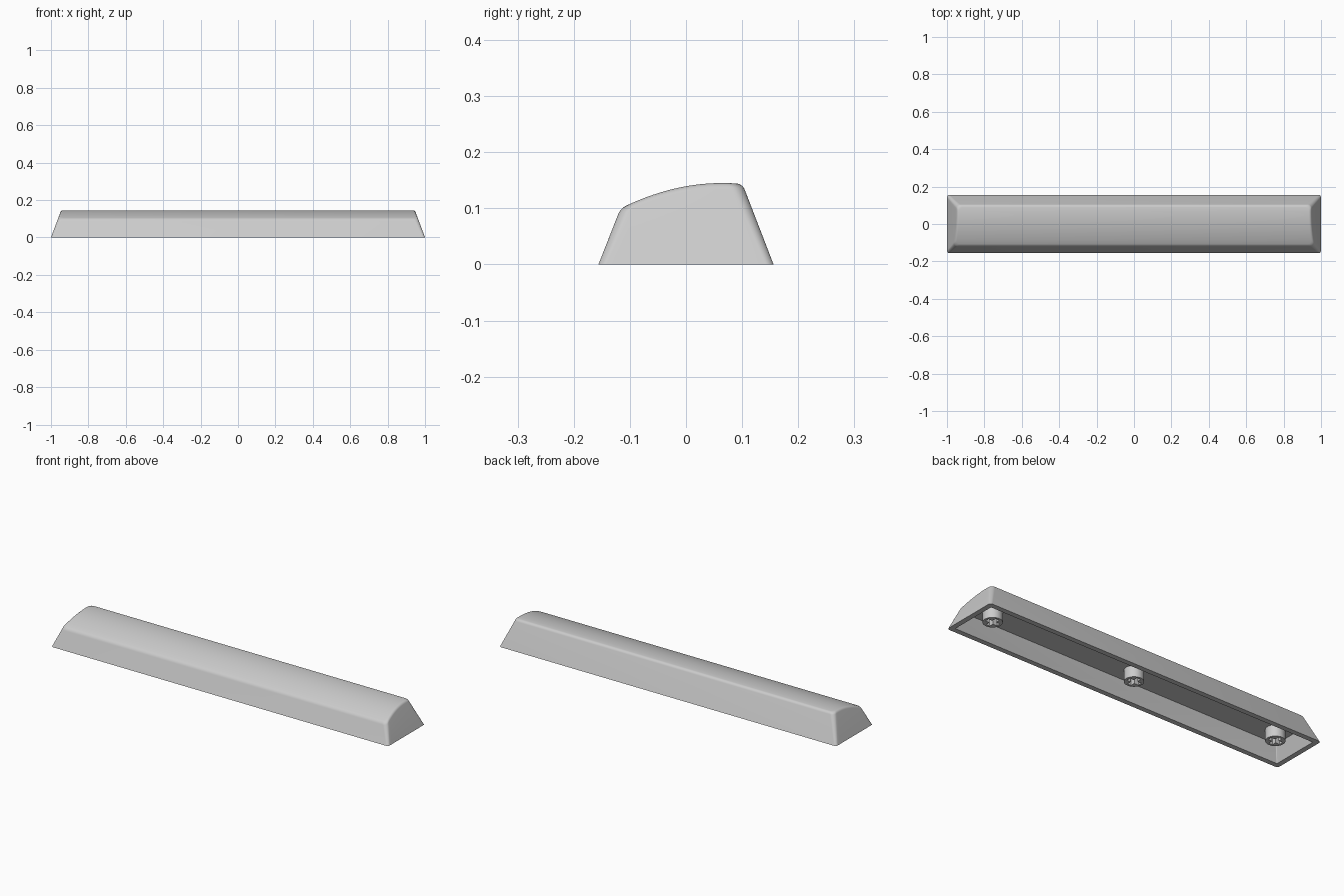
import bpy, bmesh
from math import sin, cos, pi, radians

cube = bpy.data.objects.get("Cube")
if cube:
    bpy.data.objects.remove(cube)

# Single plastic colour
plastic = bpy.data.materials.new("light_grey_plastic")
plastic.use_nodes = True
GREY = (0.6, 0.6, 0.6, 1)
plastic.diffuse_color = GREY
plastic.node_tree.nodes["Principled BSDF"].inputs["Base Color"].default_value = GREY

SLOPE = 0.375     # how far the walls lean in per unit of height
HALF_W = 0.156    # half depth at the base
WALL = 0.027
CEILING = 0.08
FILLET = 0.016
STEM_END = 0.02


def finish(bm, name, angle):
    bmesh.ops.recalc_face_normals(bm, faces=bm.faces)
    mesh = bpy.data.meshes.new(name)
    bm.to_mesh(mesh)
    bm.free()
    mesh.materials.append(plastic)
    obj = bpy.data.objects.new(name, mesh)
    bpy.context.collection.objects.link(obj)
    bpy.ops.object.select_all(action='DESELECT')
    bpy.context.view_layer.objects.active = obj
    obj.select_set(True)
    bpy.ops.object.shade_smooth_by_angle(angle=radians(angle))
    return obj


def crown(y):
    """Height of the arched top surface."""
    return 0.145 - 1.37 * (y - 0.065) ** 2


def half_plan(front, back, radius, corner=8, side=18):
    """One rounded end of the plan: (inset from the end, y) from front to back."""
    pts = []
    for i in range(corner + 1):
        a = pi / 2 * i / corner
        pts.append((radius * (1 - sin(a)), front + radius * (1 - cos(a))))
    for i in range(1, side):
        pts.append((0, front + radius + (back - front - 2 * radius) * i / side))
    for i in range(corner + 1):
        a = pi / 2 * i / corner
        pts.append((radius * (1 - cos(a)), back - radius * (1 - sin(a))))
    return pts


def flat_ring(inset, z, radius):
    w = HALF_W - inset
    return [(1 - inset - dx, y, z) for dx, y in half_plan(-w, w, radius)]


def top_ring(angle):
    """Ring on the rounded rim between walls and crown."""
    start = radians(20)
    inset = FILLET * (cos(start) - cos(angle))
    drop = FILLET * (1 - sin(angle))
    front, back = -0.122 + inset, 0.105 - inset
    ring = []
    for dx, y in half_plan(front, back, 0.022):
        wall_z = crown(y) - FILLET * (1 - sin(start))
        ring.append((1 - SLOPE * wall_z - inset - dx, y, crown(y) - drop))
    return ring


# Hollow cap: ceiling, inner wall, rim, outer wall, rounded edge, arched top
rings = [flat_ring(WALL + SLOPE * CEILING, CEILING, 0.004),
         flat_ring(WALL, 0, 0.004),
         flat_ring(0, 0, 0.014)]
rings += [top_ring(radians(20 + 70 * k / 6)) for k in range(7)]

bm = bmesh.new()
loops = []
for ring in rings:
    right = [bm.verts.new(p) for p in ring]
    left = [bm.verts.new((-x, y, z)) for x, y, z in ring]
    loops.append(right + left[::-1])
count = len(loops[0])
for a, b in zip(loops, loops[1:]):
    for i in range(count):
        j = (i + 1) % count
        bm.faces.new((a[i], a[j], b[j], b[i]))
for loop in (loops[0], loops[-1]):
    for i in range(count // 2 - 1):
        bm.faces.new((loop[i], loop[i + 1], loop[-2 - i], loop[-1 - i]))
finish(bm, "hollow_cap", 35)


# Sockets under the cap: round posts with a cross-shaped hole
def stem(name, x):
    bm = bmesh.new()
    long, thin, r = 0.035, 0.011, 0.047
    quarter = [(long, -thin), (long, thin), (thin, thin)]
    cross = []
    for _ in range(4):
        cross += quarter
        quarter = [(-v, u) for u, v in quarter]
    circle = [(r * cos(2 * pi * i / 40), r * sin(2 * pi * i / 40)) for i in range(40)]
    edges = []
    for outline in (circle, cross):
        low = [bm.verts.new((x + u, v, STEM_END)) for u, v in outline]
        high = [bm.verts.new((x + u, v, CEILING + 0.003)) for u, v in outline]
        for i in range(len(low)):
            j = (i + 1) % len(low)
            bm.faces.new((low[i], low[j], high[j], high[i]))
            edges.append(bm.edges.get((low[i], low[j])))
    bmesh.ops.triangle_fill(bm, edges=edges, use_beauty=True)
    finish(bm, name, 30)


for name, x in (("right_stem", -0.855), ("middle_stem", 0), ("left_stem", 0.855)):
    stem(name, x)
